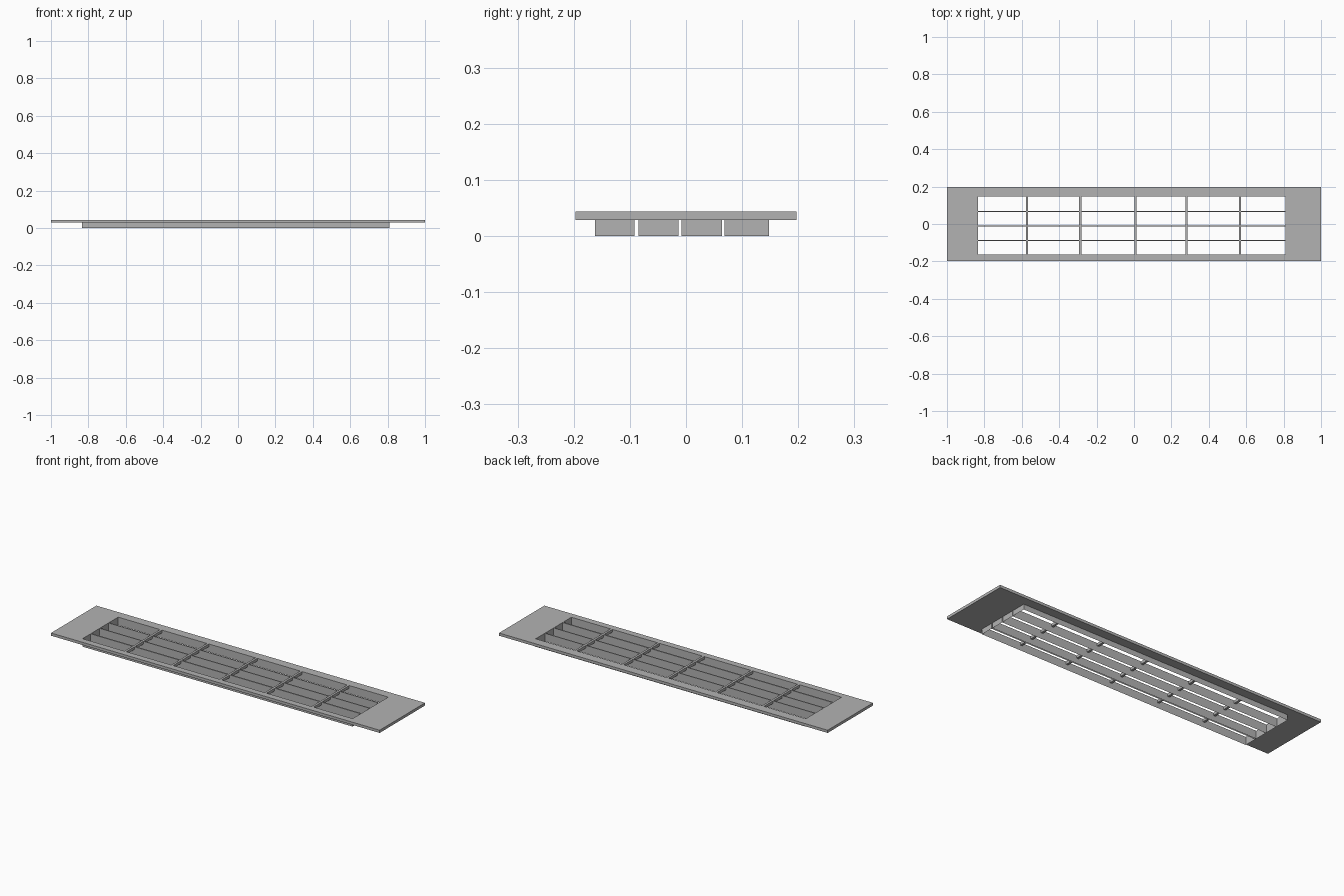
import bpy
import bmesh

cube = bpy.data.objects.get("Cube")
if cube:
    bpy.data.objects.remove(cube)

GREY = (0.45, 0.45, 0.45, 1.0)
metal = bpy.data.materials.new("plain grey")
metal.use_nodes = True
metal.diffuse_color = GREY
metal.node_tree.nodes["Principled BSDF"].inputs["Base Color"].default_value = GREY

TOP, UNDER = 0.044, 0.029
HALF_X, HALF_Y = 1.0, 0.197
LEFT, RIGHT = -0.833, 0.811
BAR = 0.006
ROWS = [(-0.162, -0.092), (-0.085, -0.013), (-0.008, 0.064), (0.069, 0.148)]
CROSSBARS = [-0.572, -0.287, 0.008, 0.281, 0.567]


def add_object(name, bm):
    mesh = bpy.data.meshes.new(name)
    bm.to_mesh(mesh)
    bm.free()
    mesh.materials.append(metal)
    obj = bpy.data.objects.new(name, mesh)
    bpy.context.collection.objects.link(obj)
    return obj


# Cover plate: a lattice of strips with every slot cell left open
xs = [-HALF_X, LEFT]
for bar in CROSSBARS:
    xs += [bar - BAR, bar + BAR]
xs += [RIGHT, HALF_X]
ys = [-HALF_Y] + [y for row in ROWS for y in row] + [HALF_Y]

bm = bmesh.new()
grid = [[bm.verts.new((x, y, UNDER)) for y in ys] for x in xs]
for i in range(len(xs) - 1):
    for j in range(len(ys) - 1):
        if i % 2 and j % 2:
            continue
        bm.faces.new((grid[i][j], grid[i + 1][j], grid[i + 1][j + 1], grid[i][j + 1]))
raised = bmesh.ops.extrude_face_region(bm, geom=bm.faces[:], use_keep_orig=True)
for v in raised["geom"]:
    if isinstance(v, bmesh.types.BMVert):
        v.co.z = TOP
bmesh.ops.recalc_face_normals(bm, faces=bm.faces[:])
add_object("slotted_plate", bm)

# Sheet collars: an open rectangular sleeve hangs below each long row of slots
for n, (front, back) in enumerate(ROWS):
    bm = bmesh.new()
    corners = [(LEFT, front), (RIGHT, front), (RIGHT, back), (LEFT, back)]
    low = [bm.verts.new((x, y, 0)) for x, y in corners]
    high = [bm.verts.new((x, y, UNDER)) for x, y in corners]
    for a in range(4):
        b = (a + 1) % 4
        bm.faces.new((low[a], low[b], high[b], high[a]))
    add_object(f"slot_collar_{n + 1}", bm)
